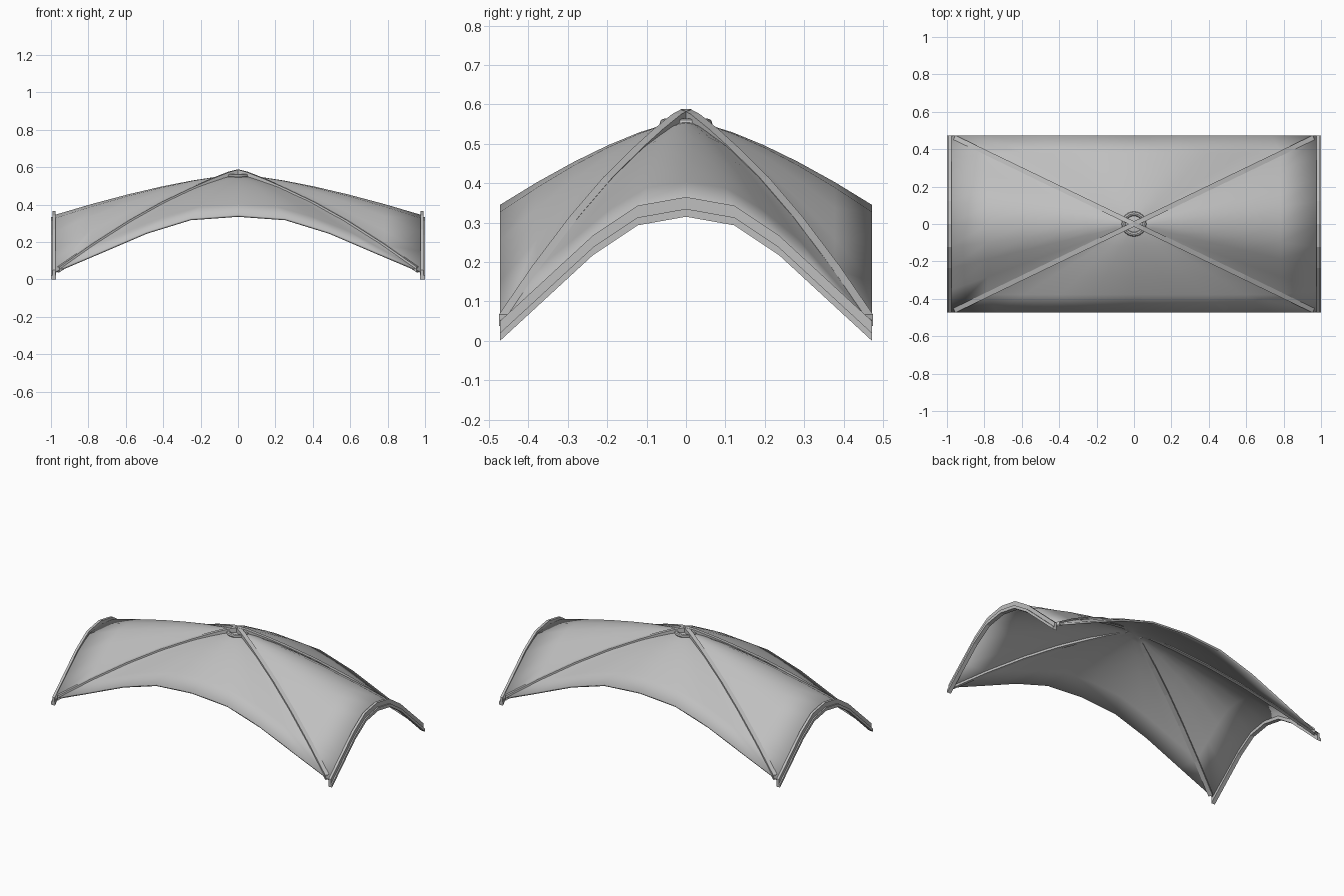
import bpy, bmesh
from mathutils import Vector

cube = bpy.data.objects.get("Cube")
if cube:
    bpy.data.objects.remove(cube)

HALF_X, HALF_Y, PEAK = 0.98, 0.472, 0.56
ARCH = [(0, 0.345), (0.26, 0.327), (0.5, 0.255), (1, 0.045)]   # edge arch: position, height

grey = bpy.data.materials.new("fabric_grey")
grey.use_nodes = True
colour = (0.52, 0.52, 0.52, 1)
grey.diffuse_color = colour
grey.node_tree.nodes["Principled BSDF"].inputs["Base Color"].default_value = colour


def arch_height(w):
    for (a, za), (b, zb) in zip(ARCH, ARCH[1:]):
        if w <= b:
            return za + (zb - za) * (w - a) / (b - a)
    return ARCH[-1][1]


def canopy_height(u, v):
    """Height over the unit square, falling from the peak to arched edges."""
    m = max(abs(u), abs(v))
    if m == 0:
        return PEAK
    return PEAK - (PEAK - arch_height(min(abs(u), abs(v)) / m)) * m ** 1.4


def finish(name, bm, smooth=False):
    bmesh.ops.recalc_face_normals(bm, faces=bm.faces)
    mesh = bpy.data.meshes.new(name)
    bm.to_mesh(mesh)
    bm.free()
    mesh.materials.append(grey)
    obj = bpy.data.objects.new(name, mesh)
    bpy.context.collection.objects.link(obj)
    if smooth:
        for poly in mesh.polygons:
            poly.use_smooth = True
    return obj


def sweep(name, path, side, width, low, high):
    """Rectangular beam along a path; low and high are vertical offsets."""
    bm = bmesh.new()
    side = Vector(side).normalized() * width / 2
    up = Vector((0, 0, 1))
    rings = []
    for p in path:
        p = Vector(p)
        corners = [p - side + up * low, p + side + up * low,
                   p + side + up * high, p - side + up * high]
        rings.append([bm.verts.new(c) for c in corners])
    for a, b in zip(rings, rings[1:]):
        for i in range(4):
            j = (i + 1) % 4
            bm.faces.new((a[i], a[j], b[j], b[i]))
    bm.faces.new(rings[0])
    bm.faces.new(rings[-1])
    return finish(name, bm)


# Canopy: square rings spreading from the peak
steps = [-1, -0.75, -0.5, -0.26, 0, 0.26, 0.5, 0.75]
perimeter = ([(w, -1) for w in steps] + [(1, w) for w in steps]
             + [(-w, 1) for w in steps] + [(-1, -w) for w in steps])
bm = bmesh.new()
centre = bm.verts.new((0, 0, PEAK))
previous = None
for m in (0.1, 0.25, 0.42, 0.6, 0.8, 1):
    ring = [bm.verts.new((u * m * HALF_X, v * m * HALF_Y, canopy_height(u * m, v * m)))
            for u, v in perimeter]
    for i in range(len(ring)):
        j = (i + 1) % len(ring)
        if previous:
            bm.faces.new((previous[i], ring[i], ring[j], previous[j]))
        else:
            bm.faces.new((centre, ring[i], ring[j]))
    previous = ring
canopy = finish("canopy", bm, smooth=True)
bpy.context.view_layer.objects.active = canopy
canopy.select_set(True)
bpy.ops.object.shade_smooth_by_angle(angle=0.7)
sheet = canopy.modifiers.new("sheet", "SOLIDIFY")
sheet.thickness = 0.012
sheet.offset = -1

# End rims: a low rail with a thinner upright band on top
spots = [-1, -0.5, -0.26, 0, 0.26, 0.5, 1]
for sign, label in ((1, "left"), (-1, "right")):
    def rim_path(x):
        return [(sign * x, v * HALF_Y, arch_height(abs(v)) - 0.03 - 0.015 * abs(v)) for v in spots]
    sweep(label + "_end_rail", rim_path(0.987), (1, 0, 0), 0.026, 0, 0.02)
    sweep(label + "_end_band", rim_path(0.984), (1, 0, 0), 0.016, 0.018, 0.05)

# Diagonal ribs from the corners, rising just above the peak
for sx, xname in ((1, "left"), (-1, "right")):
    for sy, yname in ((-1, "front"), (1, "back")):
        path = []
        for t in (0, 0.05, 0.15, 0.25, 0.42, 0.6, 0.8, 0.98):
            z = canopy_height(t, t) + 0.02 * max(0, 1 - t / 0.2)
            path.append((sx * t * HALF_X, sy * t * HALF_Y, z))
        sweep(f"{yname}_{xname}_rib", path, (-sy * HALF_Y, sx * HALF_X, 0), 0.026, -0.022, 0.008)

# Hub ring under the peak
bpy.ops.mesh.primitive_torus_add(major_radius=0.055, minor_radius=0.012, major_segments=24,
                                 minor_segments=8, location=(0, 0, PEAK - 0.008))
hub = bpy.context.object
hub.name = "hub_ring"
hub.data.materials.append(grey)
bpy.ops.object.shade_smooth_by_angle()
